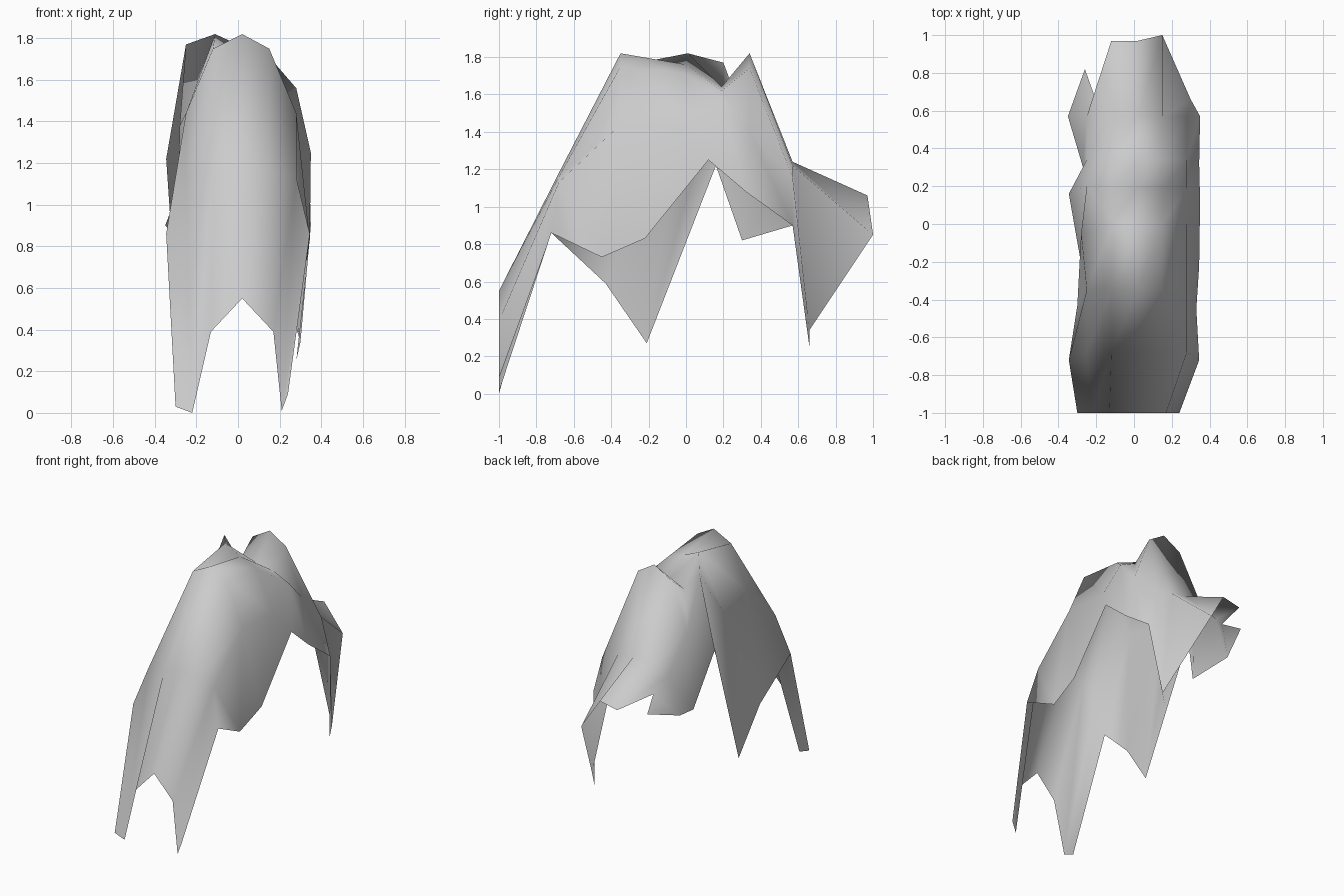
import bpy
import bmesh

# Remove the default object
default = bpy.data.objects.get("Cube")
if default:
    bpy.data.objects.remove(default, do_unlink=True)


def make_material(name, colour):
    material = bpy.data.materials.new(name)
    material.use_nodes = True
    material.diffuse_color = colour
    material.node_tree.nodes["Principled BSDF"].inputs["Base Color"].default_value = colour
    material.roughness = 0.8
    return material


# Draped cloth: crown rows run across x, the ragged hem closes every side
columns = (-.25, -.12, .02, .15, .28)

# Crown profile: y, ridge height, shoulder drop, side drop
crown = (
    (-.68, 1.18, .02, .05),
    (-.35, 1.82, .07, .38),
    (0, 1.76, .05, .35),
    (.19, 1.64, .02, .08),
    (.34, 1.82, .08, .42),
    (.57, 1.24, .02, .08),
)

# Raised pinches and a sagging side, keyed by crown row and column
folds = {
    "high_pinch": (2, 1, (-.11, .01, 1.82)),
    "side_pinch": (3, 0, (-.25, .2, 1.77)),
    "side_sag": (2, 0, (-.28, -.05, 1.38)),
}

# Hem on each side, front to back
right_hem = (
    (-.345, -.72, .86), (-.3, -.43, .59), (-.28, -.21, .27),
    (-.345, .16, 1.22), (-.27, .3, .82), (-.35, .57, .9),
)
left_hem = (
    (.345, -.72, .86), (.33, -.45, .73), (.345, -.22, .83),
    (.35, .12, 1.25), (.345, .32, 1.08), (.35, .57, .9),
)

# Front hem as x and z on one plane, with two hanging points
front_outline = (
    (-.3, .03), (-.22, 0), (-.13, .39), (.02, .55),
    (.17, .39), (.21, .01), (.24, .09),
)
front_hem = [(x, -1, z) for x, z in front_outline]

# Back hem, with a long tail on the left
back_hem = [
    (-.26, .82, .98), (-.21, .68, 1.06), (-.12, .97, 1.03), (.02, .97, 1.06),
    (.15, 1, .85), (.3, .66, .34), (.28, .66, .25),
]


def crown_row(y, ridge, shoulder, side):
    """Arch one row of cloth over the ridge."""
    drops = (side, shoulder, 0, shoulder, side)
    return [(x, y, ridge - drop) for x, drop in zip(columns, drops)]


def build_cloth(name, material):
    middle = [crown_row(*values) for values in crown]
    for row, column, position in folds.values():
        middle[row][column] = position

    # Join crown and hems into one continuous grid
    rows = [front_hem]
    for right, row, left in zip(right_hem, middle, left_hem):
        rows.append([right] + row + [left])
    rows.append(back_hem)

    bm = bmesh.new()
    grid = [[bm.verts.new(position) for position in row] for row in rows]
    for near, far in zip(grid, grid[1:]):
        for i in range(len(near) - 1):
            face = bm.faces.new((near[i], near[i + 1], far[i + 1], far[i]))
            face.smooth = True

    mesh = bpy.data.meshes.new(name)
    bm.to_mesh(mesh)
    bm.free()
    mesh.materials.append(material)
    cloth = bpy.data.objects.new(name, mesh)
    bpy.context.collection.objects.link(cloth)
    return cloth


grey = make_material("cloth_grey", (.6, .6, .6, 1))
build_cloth("draped_cloth", grey)
